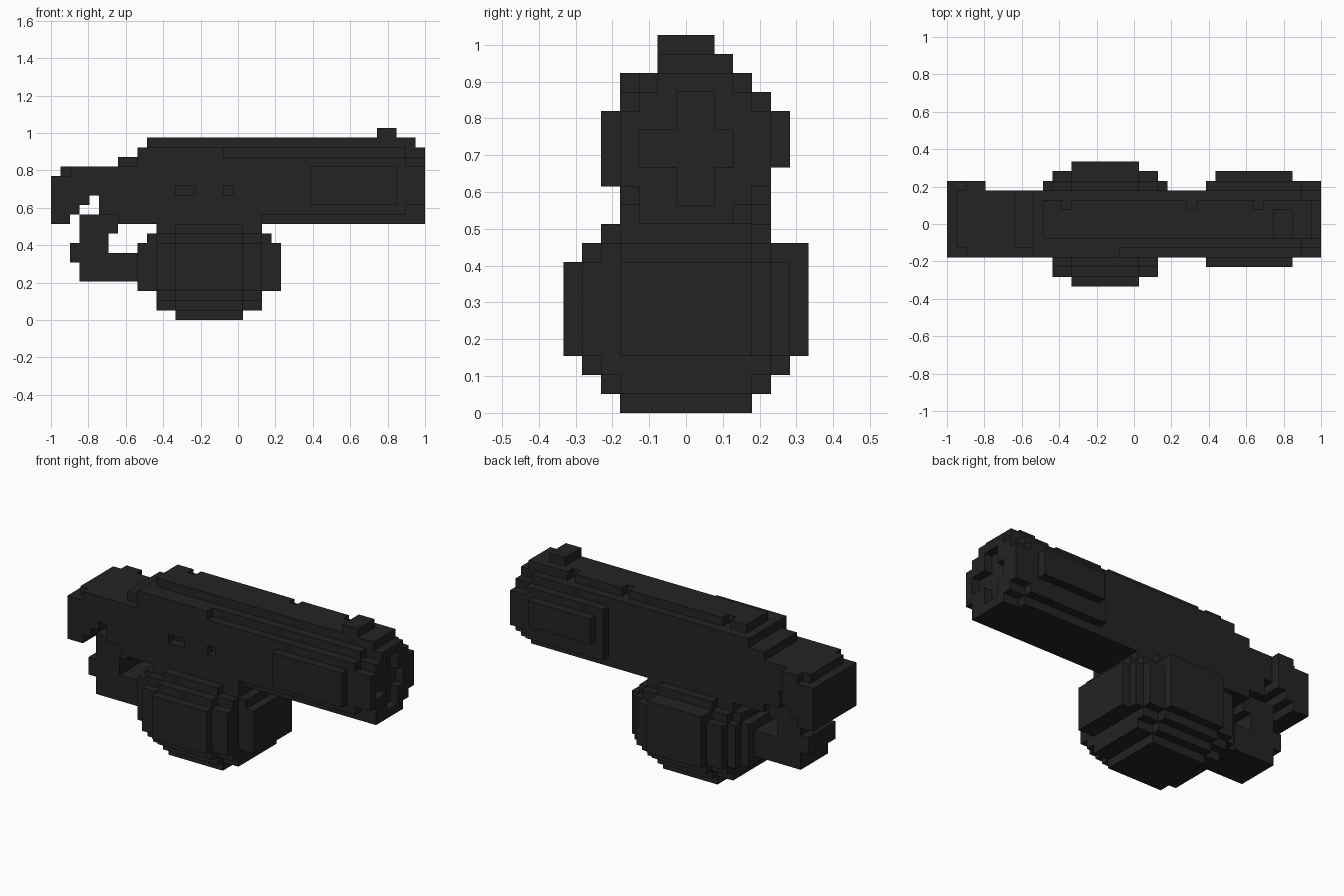
import bpy, bmesh

if "Cube" in bpy.data.objects:
    bpy.data.objects.remove(bpy.data.objects["Cube"])

U = 2 / 39            # block size: 39 x 13 x 20 blocks
mat = bpy.data.materials.new("charcoal")
mat.diffuse_color = (0.017, 0.017, 0.017, 1)
mat.use_nodes = True
mat.node_tree.nodes["Principled BSDF"].inputs["Base Color"].default_value = mat.diffuse_color


def box(x0, x1, y0, y1, z0, z1):
    """Block cells in half-open ranges."""
    return {(x, y, z) for x in range(x0, x1) for y in range(y0, y1) for z in range(z0, z1)}


def union(*boxes):
    return set().union(*(box(*b) for b in boxes))


parts = {}

# receiver: long body with stepped top and narrow underside beyond the drum
parts["receiver"] = union(
    (4, 27, 3, 10, 11, 16), (5, 22, 3, 10, 10, 11), (22, 27, 4, 10, 10, 11),
    (7, 9, 4, 10, 16, 17), (9, 27, 3, 10, 16, 17),
    (9, 18, 3, 10, 17, 18), (18, 27, 4, 10, 17, 18))
parts["receiver"] -= union((4, 5, 3, 10, 11, 13), (13, 15, 3, 4, 13, 14), (18, 19, 3, 4, 13, 14),
                           (5, 7, 3, 4, 10, 11), (5, 7, 9, 10, 10, 11))

# rear hook
parts["rear_hook"] = union(
    (0, 2, 3, 11, 10, 15), (2, 3, 3, 11, 11, 15), (3, 4, 3, 11, 12, 15), (1, 4, 3, 11, 15, 16))
parts["rear_hook"] -= union((1, 2, 3, 4, 15, 16), (1, 2, 10, 11, 15, 16))

# top rail with notches, and front sight
parts["top_rail"] = union((10, 38, 5, 9, 18, 19)) - union(
    (12, 13, 8, 9, 18, 19), (25, 26, 8, 9, 18, 19), (32, 33, 8, 9, 18, 19))
parts["front_sight"] = union((34, 36, 5, 8, 19, 20))

# barrel jacket with side bulges
parts["barrel_jacket"] = union(
    (27, 37, 3, 11, 11, 17), (27, 37, 4, 10, 10, 11), (27, 37, 4, 10, 17, 18),
    (27, 36, 2, 3, 12, 16), (28, 36, 11, 12, 13, 16))

# muzzle: rounded end with a cross-shaped recess
parts["muzzle"] = union(
    (37, 39, 3, 11, 12, 16), (37, 39, 4, 10, 11, 17), (37, 39, 4, 9, 10, 11), (37, 39, 5, 9, 17, 18))
parts["muzzle"] -= union((38, 39, 4, 9, 13, 15), (38, 39, 6, 8, 11, 17))

# grip and lower bar
parts["grip"] = union(
    (3, 6, 4, 9, 7, 11), (6, 7, 4, 9, 8, 11), (2, 3, 4, 9, 6, 8), (3, 9, 4, 9, 4, 7)) - union(
    (6, 7, 4, 9, 8, 9))

# drum: rounded stack of layers
parts["drum"] = union(
    (13, 20, 3, 10, 0, 1),
    (11, 22, 3, 10, 1, 2), (13, 20, 2, 11, 1, 2),
    (11, 22, 2, 11, 2, 3), (13, 20, 1, 12, 2, 3),
    (9, 24, 3, 10, 3, 8), (10, 23, 3, 11, 3, 8), (11, 22, 1, 12, 3, 8), (13, 20, 0, 13, 3, 8),
    (10, 23, 3, 10, 8, 9), (11, 22, 2, 11, 8, 9), (13, 20, 1, 13, 8, 9),
    (11, 22, 3, 10, 9, 10), (13, 20, 2, 11, 9, 10))

solid = set().union(*parts.values())
FACES = []            # outward normal and four corners for each block side
for a in range(3):
    b, c = (a + 1) % 3, (a + 2) % 3
    for s in (0, 1):
        n = [0, 0, 0]
        n[a] = 2 * s - 1
        ring = [(0, 0), (1, 0), (1, 1), (0, 1)]
        corners = []
        for p, q in (ring if s else ring[::-1]):
            v = [0, 0, 0]
            v[a], v[b], v[c] = s, p, q
            corners.append(v)
        FACES.append((n, corners))

# skin every part with only its outward block sides
claimed = set()
for name, cells in parts.items():
    bm = bmesh.new()
    verts = {}
    for cell in sorted(cells - claimed):
        for n, corners in FACES:
            if tuple(cell[i] + n[i] for i in range(3)) in solid:
                continue
            loop = []
            for v in corners:
                key = tuple(cell[i] + v[i] for i in range(3))
                if key not in verts:
                    verts[key] = bm.verts.new((key[0] * U - 1, (key[1] - 6.5) * U, key[2] * U))
                loop.append(verts[key])
            bm.faces.new(loop)
    claimed |= cells
    bmesh.ops.dissolve_limit(bm, angle_limit=0.01, verts=bm.verts, edges=bm.edges)
    me = bpy.data.meshes.new(name)
    bm.to_mesh(me)
    bm.free()
    me.materials.append(mat)
    bpy.context.collection.objects.link(bpy.data.objects.new(name, me))
